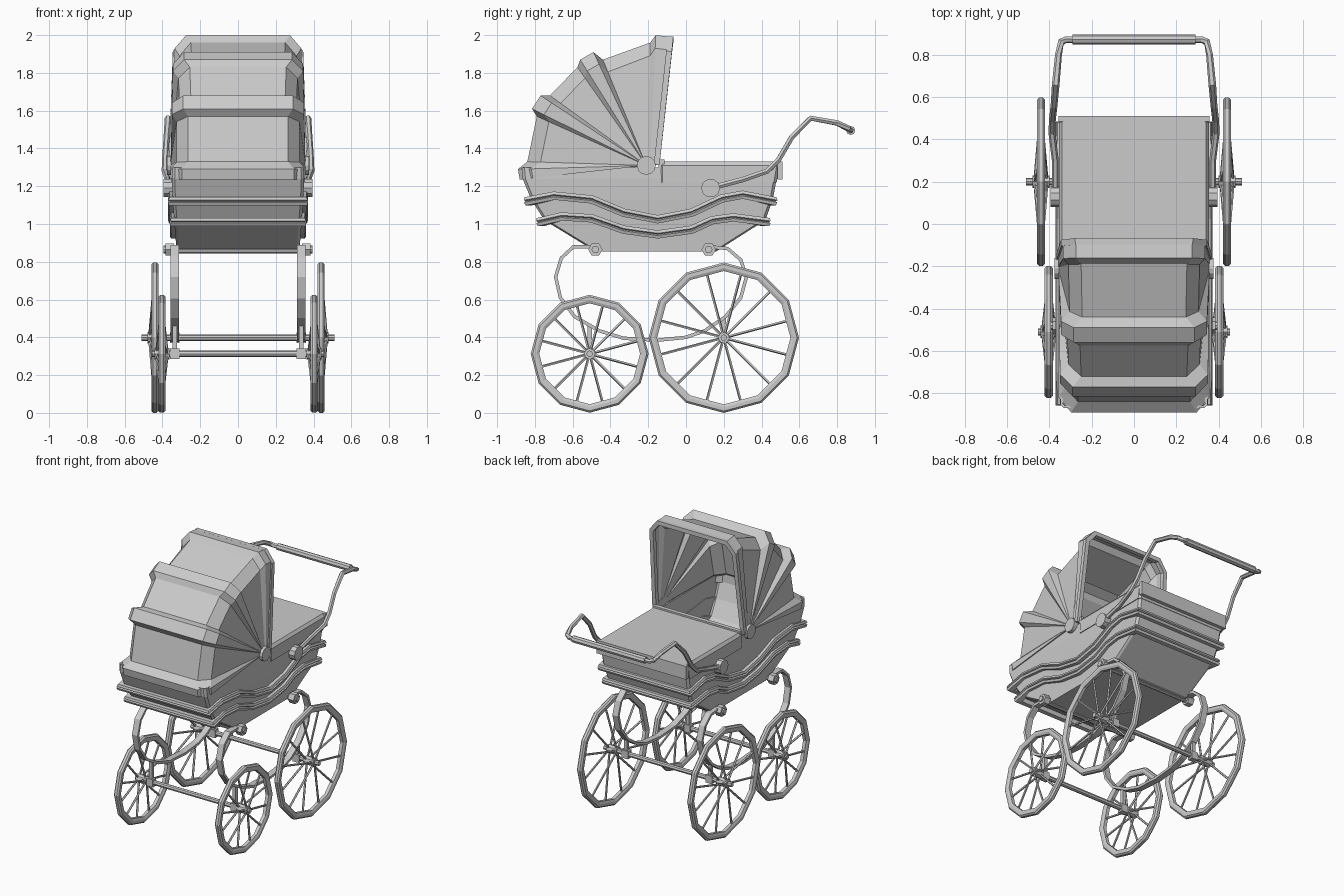
import bpy, bmesh, math
from mathutils import Vector, Matrix

if "Cube" in bpy.data.objects:
    bpy.data.objects.remove(bpy.data.objects["Cube"])

grey = bpy.data.materials.new("plain_grey")
grey.use_nodes = True
grey.diffuse_color = (0.6, 0.6, 0.6, 1)
grey.node_tree.nodes["Principled BSDF"].inputs["Base Color"].default_value = (0.6, 0.6, 0.6, 1)


def finish(name, bm, thickness=0):
    bmesh.ops.recalc_face_normals(bm, faces=bm.faces)
    me = bpy.data.meshes.new(name)
    bm.to_mesh(me)
    bm.free()
    ob = bpy.data.objects.new(name, me)
    bpy.context.collection.objects.link(ob)
    me.materials.append(grey)
    if thickness:
        mod = ob.modifiers.new("thickness", "SOLIDIFY")
        mod.thickness = thickness
    return ob


def add_loft(bm, rings, ring_closed=True, path_closed=False, caps=(True, True)):
    rows = [[bm.verts.new(p) for p in ring] for ring in rings]
    n = len(rows[0])
    for i in range(len(rows) if path_closed else len(rows) - 1):
        a, b = rows[i], rows[(i + 1) % len(rows)]
        for j in range(n if ring_closed else n - 1):
            k = (j + 1) % n
            bm.faces.new((a[j], a[k], b[k], b[j]))
    if ring_closed and not path_closed:
        for use, row in zip(caps, (rows[0], rows[-1])):
            if use:
                bm.faces.new(row)


def loft(name, rings, thickness=0, **kw):
    bm = bmesh.new()
    add_loft(bm, rings, **kw)
    return finish(name, bm, thickness)


def sweep(name, path, profile, ref, closed=False):
    """Carry a profile along a path with mitred corners."""
    pts = [Vector(p) for p in path]
    n = len(pts)
    rings = []
    for i, p in enumerate(pts):
        before = (p - pts[i - 1]).normalized() if closed or i else None
        after = (pts[(i + 1) % n] - p).normalized() if closed or i < n - 1 else None
        d0, d1 = before or after, after or before
        t = (d0 + d1).normalized()
        side = t.cross(Vector(ref)).normalized()
        up = side.cross(t)
        rings.append([p + side * u / max(t.dot(d1), 0.5) + up * v for u, v in profile])
    return loft(name, rings, path_closed=closed)


def circle(r, n):
    return [(r * math.cos(2 * math.pi * i / n), r * math.sin(2 * math.pi * i / n)) for i in range(n)]


def rect(w, h):
    return [(-w / 2, -h / 2), (w / 2, -h / 2), (w / 2, h / 2), (-w / 2, h / 2)]


def rod(name, a, b, r, n=8):
    a, b = Vector(a), Vector(b)
    ref = (0, 0, 1) if abs((b - a).normalized().z) < 0.9 else (1, 0, 0)
    return sweep(name, [a, b], circle(r, n), ref)


def box(name, x0, x1, y0, y1, z0, z1):
    return loft(name, [[(x0, y0, z), (x1, y0, z), (x1, y1, z), (x0, y1, z)] for z in (z0, z1)])


def tub_ring(y0, y1, w, z, c=0.015):
    return [(-w, y0 + c, z), (-w + c, y0, z), (w - c, y0, z), (w, y0 + c, z),
            (w, y1 - c, z), (w - c, y1, z), (-w + c, y1, z), (-w, y1 - c, z)]


# Tub, open under the hood
loft("body_tub", [tub_ring(-0.48, 0.16, 0.325, 0.855), tub_ring(-0.75, 0.42, 0.338, 1.02),
                  tub_ring(-0.82, 0.46, 0.346, 1.13), tub_ring(-0.865, 0.48, 0.35, 1.24),
                  tub_ring(-0.87, 0.485, 0.347, 1.3)], 0.012, caps=(True, False))

# Apron cover with a hanging rear lip
loft("apron_cover", [tub_ring(-0.14, 0.48, 0.355, 1.22), tub_ring(-0.14, 0.495, 0.355, 1.31),
                     tub_ring(-0.14, 0.495, 0.34, 1.33)])
box("apron_lip", -0.358, 0.358, 0.485, 0.51, 1.235, 1.33)
box("apron_front_edge", -0.35, 0.35, -0.145, -0.115, 1.3, 1.342)

# Wavy trim bands around the tub
ridge = [(-0.02, -0.022), (0.012, -0.022), (0.018, -0.006), (0.008, 0), (0.018, 0.006),
         (0.012, 0.022), (-0.02, 0.022)]
upper = [(-0.84, 1.12), (-0.7, 1.15), (-0.5, 1.13), (-0.33, 1.06), (-0.15, 1.025),
         (0.03, 1.06), (0.19, 1.135), (0.3, 1.155), (0.465, 1.12)]
lower = [(-0.775, 1.01), (-0.66, 1.04), (-0.5, 1.03), (-0.33, 0.97), (-0.15, 0.945),
         (0.03, 0.97), (0.14, 1.02), (0.25, 1.035), (0.43, 1.01)]
for name, line, w in (("upper_trim", upper, 0.352), ("lower_trim", lower, 0.343)):
    path = [(w, y, z) for y, z in line] + [(-w, y, z) for y, z in reversed(line)]
    sweep(name, path, ridge, (0, 0, 1), closed=True)

# Folding hood: outer ridge points and half widths fanned about the pivot
pivot = Vector((-0.21, 1.31))
folds = [(-0.07, 1.99, 0.335), (-0.16, 2.0, 0.335), (-0.19, 1.96, 0.31), (-0.44, 1.87, 0.305),
         (-0.49, 1.91, 0.345), (-0.56, 1.87, 0.345), (-0.575, 1.83, 0.315), (-0.72, 1.68, 0.31),
         (-0.77, 1.68, 0.35), (-0.815, 1.61, 0.35), (-0.79, 1.57, 0.325), (-0.84, 1.33, 0.325),
         (-0.89, 1.29, 0.357), (-0.88, 1.235, 0.357)]
rings = []
for y, z, w in folds:
    out = Vector((y, z))
    base = pivot + Vector((max(0, (y + 0.2) * 0.5), 0))
    d = (out - base).normalized()
    corner, foot = out - d * 0.07, base + d * 0.015
    half = [(0.357, *foot), (w, *corner), (w - 0.06, *out)]
    rings.append(half + [(-x, a, b) for x, a, b in reversed(half)])
loft("hood", rings, 0.012, ring_closed=False)
front_rim = [(x * 0.985, y - 0.012, z - 0.012) for x, y, z in rings[0]]
sweep("hood_front_rim", front_rim, rect(0.03, 0.03), (0, 1, 0))

# Push handle
side_path = [(0.372, 0.13, 1.19), (0.372, 0.3, 1.235), (0.388, 0.43, 1.28), (0.386, 0.49, 1.34),
             (0.378, 0.56, 1.46), (0.37, 0.66, 1.56), (0.357, 0.8, 1.535), (0.345, 0.86, 1.505)]
arc = side_path + [(0.32, 0.872, 1.495)]
sweep("push_handle", arc + [(-x, y, z) for x, y, z in reversed(arc)], circle(0.016, 6), (0, -0.34, 0.94))
rod("handle_grip", (-0.29, 0.872, 1.495), (0.29, 0.872, 1.495), 0.024)

# Body mounts across the frame
for label, y in (("front", -0.48), ("rear", 0.12)):
    rod(label + "_mount_bar", (-0.36, y, 0.865), (0.36, y, 0.865), 0.022)


def rim(name, x, y, z, r):
    section = [(r - 0.045, -0.012), (r - 0.03, -0.019), (r - 0.01, -0.019), (r, -0.009),
               (r, 0.009), (r - 0.01, 0.019), (r - 0.03, 0.019), (r - 0.045, 0.012)]
    hoops = []
    for i in range(12):
        a = i * math.pi / 6
        hoops.append([(x + o, y + q * math.sin(a), z + q * math.cos(a)) for q, o in section])
    loft(name, hoops, path_closed=True)


def spokes(name, x, y, z, r):
    bm = bmesh.new()
    for i in range(12):
        a = (i + 0.5) * math.pi / 6
        d = Vector((0, math.sin(a), math.cos(a)))
        t = Vector((0, math.cos(a), -math.sin(a)))
        lean = 0.028 if i % 2 else -0.028
        ends = []
        for q, off in ((0.015, lean), (r * math.cos(math.pi / 12) - 0.035, 0)):
            c = Vector((x + off, y, z)) + d * q
            ends.append([c + t * u + Vector((v, 0, 0)) for u, v in circle(0.0075, 5)])
        add_loft(bm, ends)
    finish(name, bm)


wheels = (("front", 0.403, -0.51, 0.313, 0.312, 0.455), ("rear", 0.44, 0.2, 0.398, 0.398, 0.51))
for label, x, y, z, r, tip in wheels:
    rod(label + "_axle", (-tip, y, z), (tip, y, z), 0.017)

# Parts repeated on each side
spring = [(-0.48, 0.88), (-0.595, 0.88), (-0.66, 0.82), (-0.69, 0.72), (-0.665, 0.61), (-0.59, 0.51),
          (-0.46, 0.435), (-0.33, 0.395), (-0.15, 0.385), (0, 0.4), (0.1, 0.435), (0.21, 0.51),
          (0.29, 0.61), (0.32, 0.72), (0.29, 0.81), (0.22, 0.87), (0.12, 0.88)]
for side, s in (("left", 1), ("right", -1)):
    rod(side + "_hood_pivot", (s * 0.34, -0.21, 1.31), (s * 0.375, -0.21, 1.31), 0.05, 12)
    rod(side + "_handle_knob", (s * 0.34, 0.13, 1.19), (s * 0.395, 0.13, 1.19), 0.05, 10)
    sweep(side + "_spring", [(s * 0.335, y, z) for y, z in spring], rect(0.018, 0.045), (1, 0, 0))
    for label, y in (("front", -0.48), ("rear", 0.12)):
        rod(f"{side}_{label}_mount_nut", (s * 0.34, y, 0.865), (s * 0.385, y, 0.865), 0.038, 6)
        rod(f"{side}_{label}_mount_bolt", (s * 0.38, y, 0.865), (s * 0.395, y, 0.865), 0.02, 8)
    for label, x, y, z, r, tip in wheels:
        tag = f"{side}_{label}_"
        rim(tag + "rim", s * x, y, z, r)
        spokes(tag + "spokes", s * x, y, z, r)
        rod(tag + "hub", (s * (x - 0.04), y, z), (s * (x + 0.04), y, z), 0.03)
        xs = sorted((s * 0.31, s * 0.36))
        box(tag + "axle_bracket", *xs, y - 0.02, y + 0.02, z - 0.028, z + 0.028)
        box(tag + "spring_link", s * 0.335 - 0.012, s * 0.335 + 0.012, y - 0.012, y + 0.012, z,
            0.46 if label == "front" else 0.5)
